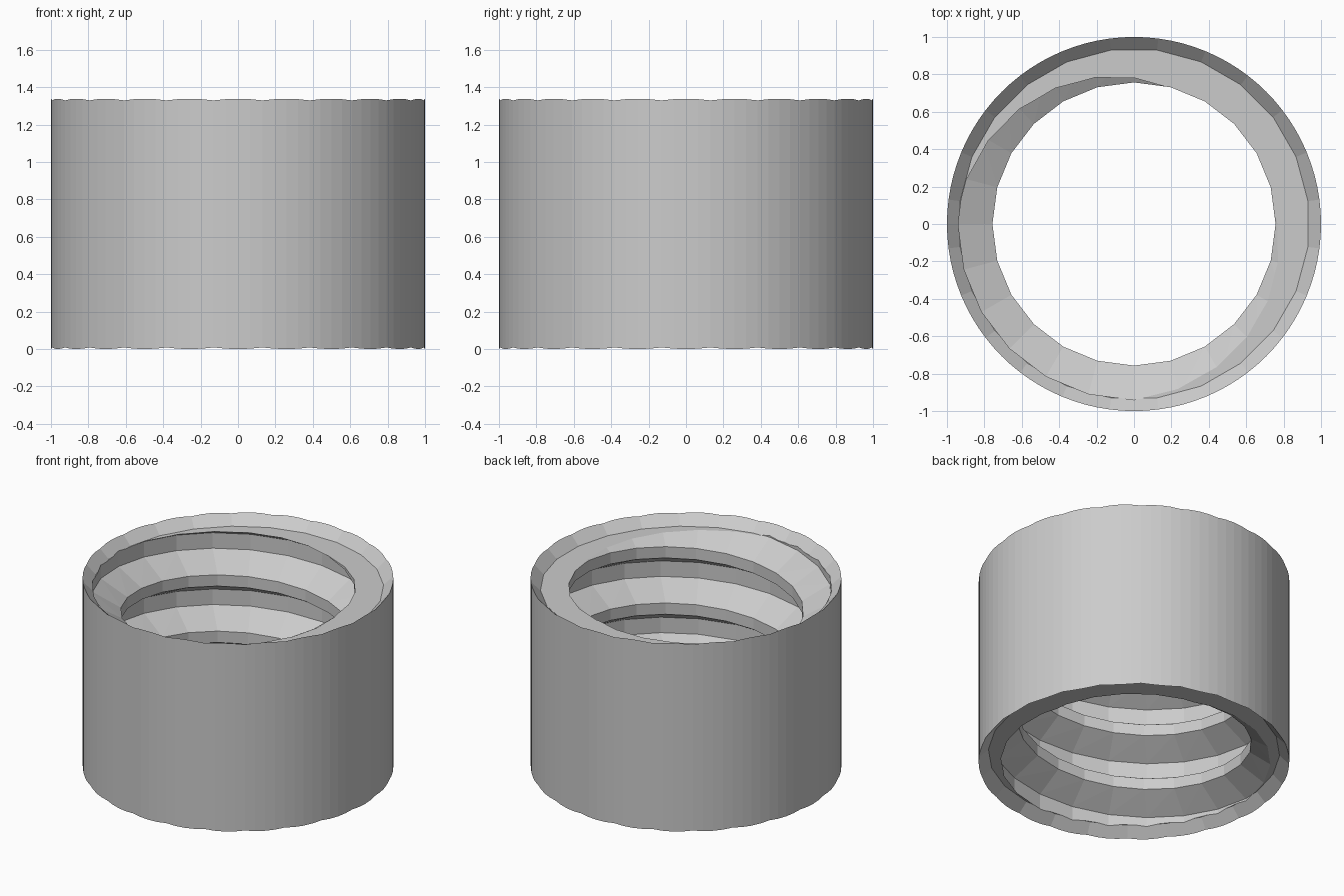
import bpy
import bmesh
from math import sin, cos, radians, tau

old = bpy.data.objects.get("Cube")
if old:
    bpy.data.objects.remove(old, do_unlink=True)

SIDES = 24            # facets of thread and countersinks
PITCH = 0.4
CREST, ROOT = 0.757, 0.94
FLOOR = 0.0706        # depth of each countersink
HEIGHT = 1.338

metal = bpy.data.materials.new("plain grey metal")
metal.use_nodes = True
grey = (0.6, 0.6, 0.6, 1)
metal.diffuse_color = grey
metal.node_tree.nodes["Principled BSDF"].inputs["Base Color"].default_value = grey


def make_object(name, bm):
    bmesh.ops.recalc_face_normals(bm, faces=bm.faces)
    mesh = bpy.data.meshes.new(name)
    bm.to_mesh(mesh)
    bm.free()
    mesh.materials.append(metal)
    obj = bpy.data.objects.new(name, mesh)
    bpy.context.collection.objects.link(obj)
    return obj


def frustum(name, sides, rings, turn=0):
    """Closed solid through two (radius, z) rings."""
    bm = bmesh.new()
    loops = [[bm.verts.new((r * cos(turn + tau * i / sides),
                            r * sin(turn + tau * i / sides), z))
              for i in range(sides)] for r, z in rings]
    low, high = loops
    for i in range(sides):
        k = (i + 1) % sides
        bm.faces.new((low[i], low[k], high[k], high[i]))
    bm.faces.new(low[::-1])
    bm.faces.new(high)
    return make_object(name, bm)


def thread_rod(name, turns=8):
    """Right-handed screw solid, longer than the sleeve at both ends."""
    profile = [(ROOT, -0.145), (CREST, -0.04), (CREST, 0.04), (ROOT, 0.145)]
    step = len(profile)
    rows = step * turns
    start = 1.257 - PITCH * 32 / 360 - 5 * PITCH
    bm = bmesh.new()
    grid = []
    for i in range(SIDES):
        a = tau * i / SIDES
        column = []
        for j in range(rows + (step if i == 0 else 0)):
            r, dz = profile[j % step]
            z = start + dz + PITCH * (j // step + i / SIDES)
            column.append(bm.verts.new((r * cos(a), r * sin(a), z)))
        grid.append(column)
    # The seam joins the first column one pitch higher
    grid.append(grid[0][step:])
    for a, b in zip(grid, grid[1:]):
        for j in range(rows - 1):
            bm.faces.new((a[j], b[j], b[j + 1], a[j + 1]))
    # Pointed ends, well outside the sleeve
    bm.verts.ensure_lookup_table()
    open_edges = [e for e in bm.edges if e.is_boundary]
    middle = start + PITCH * turns / 2
    for high, tip_z in ((False, start - 0.5), (True, start + PITCH * (turns + 2))):
        tip = bm.verts.new((0, 0, tip_z))
        for e in open_edges:
            if (sum(v.co.z for v in e.verts) / 2 > middle) == high:
                bm.faces.new((e.verts[0], e.verts[1], tip))
    bmesh.ops.triangulate(bm, faces=bm.faces)
    return make_object(name, bm)


# Outer sleeve, a little long so the countersinks trim its rims
sleeve = frustum("threaded_sleeve", SIDES * 4, [(1, -0.02), (1, HEIGHT + 0.02)])

# Threaded bore and the two faceted countersinks
half = radians(7.5)
cutters = [
    thread_rod("thread_cutter"),
    frustum("top_countersink", SIDES,
            [(0.938, HEIGHT - FLOOR), (1.058, HEIGHT - FLOOR + 0.12)], half),
    frustum("bottom_countersink", SIDES,
            [(1.058, FLOOR - 0.12), (0.938, FLOOR)], half),
]
bpy.context.view_layer.objects.active = sleeve
for cutter in cutters:
    cutter.hide_render = True
    cut = sleeve.modifiers.new(cutter.name, "BOOLEAN")
    cut.operation = "DIFFERENCE"
    cut.solver = "EXACT"
    cut.object = cutter
    bpy.ops.object.modifier_apply(modifier=cut.name)
    bpy.data.objects.remove(cutter, do_unlink=True)
